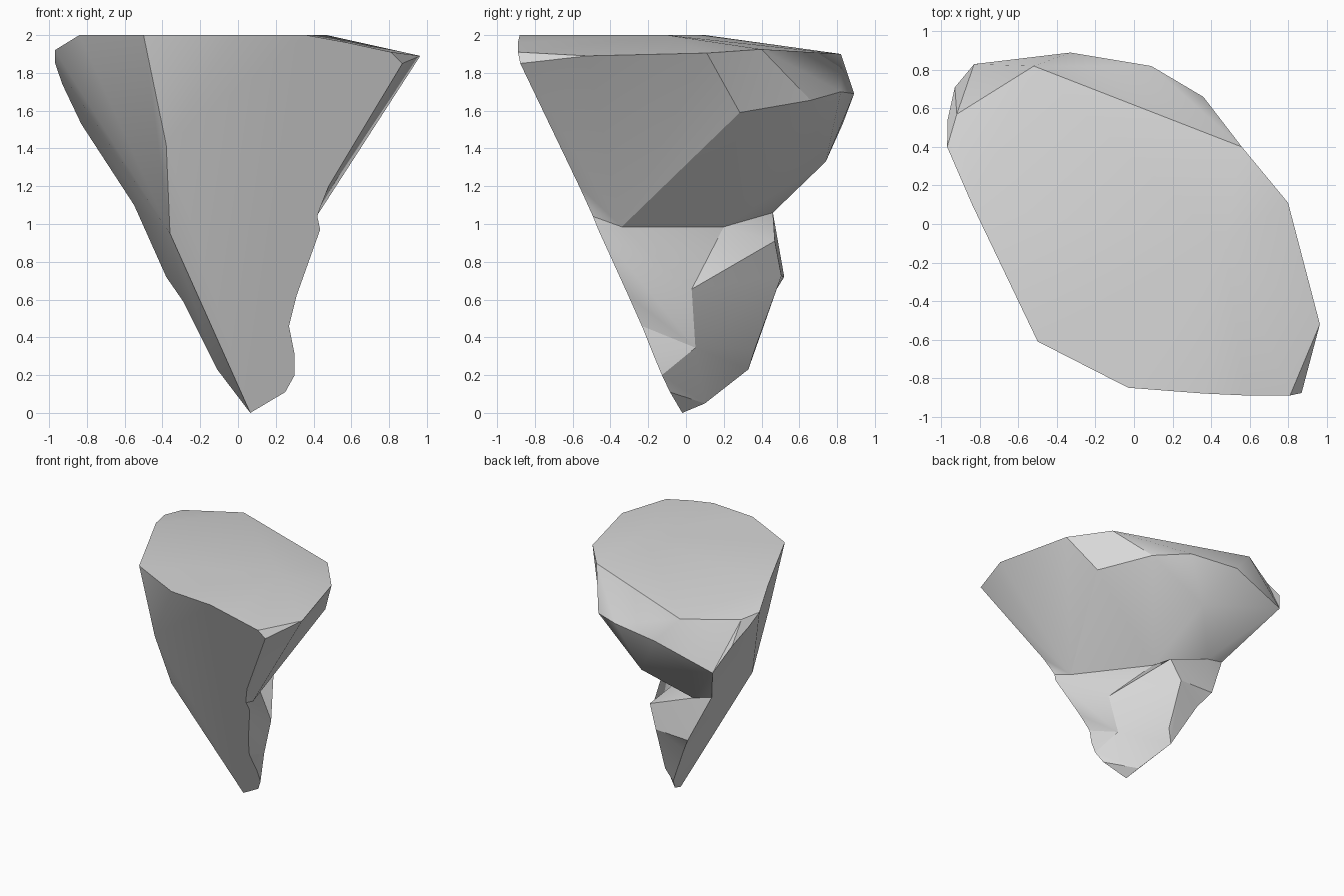
import bpy
import bmesh

if "Cube" in bpy.data.objects:
    bpy.data.objects.remove(bpy.data.objects["Cube"])

bm = bmesh.new()


def points(*coords):
    return [bm.verts.new(c) for c in coords]


def front_points(*xz):
    # points on the flat, leaning front cut
    return points(*[(x, -0.02 - 0.42 * z - 0.1 * (x - 0.065), z) for x, z in xz])


def fan(hub, ring, closed=False):
    ring = list(ring) + ([ring[0]] if closed else [])
    for a, b in zip(ring, ring[1:]):
        bm.faces.new((hub, a, b))


# top rim, from the front left corner around the right to the left side
rim = points((-0.5, -0.61, 2), (-0.03, -0.85, 2), (0.36, -0.88, 2),
             (0.58, -0.89, 1.96), (0.81, -0.89, 1.91), (0.965, -0.52, 1.89),
             (0.8, 0.11, 1.905), (0.56, 0.4, 1.925), (-0.52, 0.82, 1.9),
             (-0.92, 0.57, 1.91), (-0.97, 0.4, 1.92), (-0.84, 0.1, 2))
T, F1, F2, F3, A, C, E, K1, K2, K3, L, W = rim
crown, = points((0.47, -0.1, 2))

# widest belt of the upper block, and its undercut
belt = points((0.62, 0.285, 1.59), (0.36, 0.66, 1.655), (0.09, 0.82, 1.7),
              (-0.33, 0.89, 1.69), (-0.83, 0.83, 1.53),
              (-0.93, 0.71, 1.74), (-0.968, 0.54, 1.85))
G1, G2, G3, G4, G5, G6, G7 = belt
under, = points((-0.1, 0.74, 1.33))

# neck below the upper block
H1, H2, H3, H4 = points((0.38, -0.34, 0.985), (-0.03, 0.2, 0.985),
                        (-0.39, 0.46, 1.06), (-0.55, 0.44, 1.1))
# bulge and ledge of the middle block
V, J1, J2, J3 = points((0.01, 0.47, 0.91), (0.29, 0.03, 0.655),
                       (-0.07, 0.505, 0.725), (-0.38, 0.52, 0.72))
# foot
M, N1, N2, N3, N4 = points((0.21, 0.05, 0.345), (-0.29, 0.44, 0.59),
                           (-0.11, 0.33, 0.23), (0.035, 0.1, 0.05),
                           (-0.06, 0.365, 0.34))

# edges of the front cut
right = front_points((0.87, 1.85), (0.48, 1.2), (0.44, 1.1), (0.42, 1.04),
                     (0.435, 0.97), (0.31, 0.62), (0.27, 0.46), (0.3, 0.31),
                     (0.3, 0.2), (0.25, 0.11))
B, J0 = right[0], right[4]
tip, Q, P = front_points((0.065, 0), (-0.36, 0.95), (-0.38, 1.42))

# top and chipped front right corner
fan(crown, [W, T, F1, F2, F3, A, C, E, K1, K2], closed=True)
fan(W, [K2, K3, L])
bm.faces.new((A, B, C))

# back bevel between rim and belt
fan(K1, [E, G1, G2, G3, K2])
fan(K2, [G3, G4, G5, K3])
fan(K3, [G5, G6, G7, L])

# underside of the upper block
fan(H1, [J0, right[3], right[2], right[1], B, C, E, G1, H2, J1], closed=True)
fan(under, [H2, G2, G3, G4, G5, H3], closed=True)
fan(H2, [G1, G2])
fan(G5, [H4, H3])

# middle block
fan(V, [H2, J1, J2, J3, H3], closed=True)
fan(J3, [H3, H4])

# foot
fan(M, [J1, J2, N4, N2, N3, right[8], right[7], right[6], right[5], J0],
    closed=True)
fan(J2, [J3, N1, N2, N4])
fan(N3, [right[8], right[9], tip, N2])

# left side
fan(Q, [P, T, W, L, G7, G6, G5, H4, J3, N1, N2, tip])

# front cut and its chipped left corner
fan(P, [T, F1])
bm.faces.new([F1, F2, F3, A] + right + [tip, Q, P])

bmesh.ops.recalc_face_normals(bm, faces=bm.faces)
mesh = bpy.data.meshes.new("rock")
bm.to_mesh(mesh)
bm.free()

rock = bpy.data.objects.new("rock", mesh)
bpy.context.collection.objects.link(rock)

stone = bpy.data.materials.new("grey stone")
stone.diffuse_color = (0.69, 0.69, 0.69, 1)
stone.use_nodes = True
stone.node_tree.nodes["Principled BSDF"].inputs["Base Color"].default_value = stone.diffuse_color
mesh.materials.append(stone)

bpy.context.view_layer.objects.active = rock
rock.select_set(True)
bpy.ops.object.shade_smooth_by_angle(angle=0.52)
